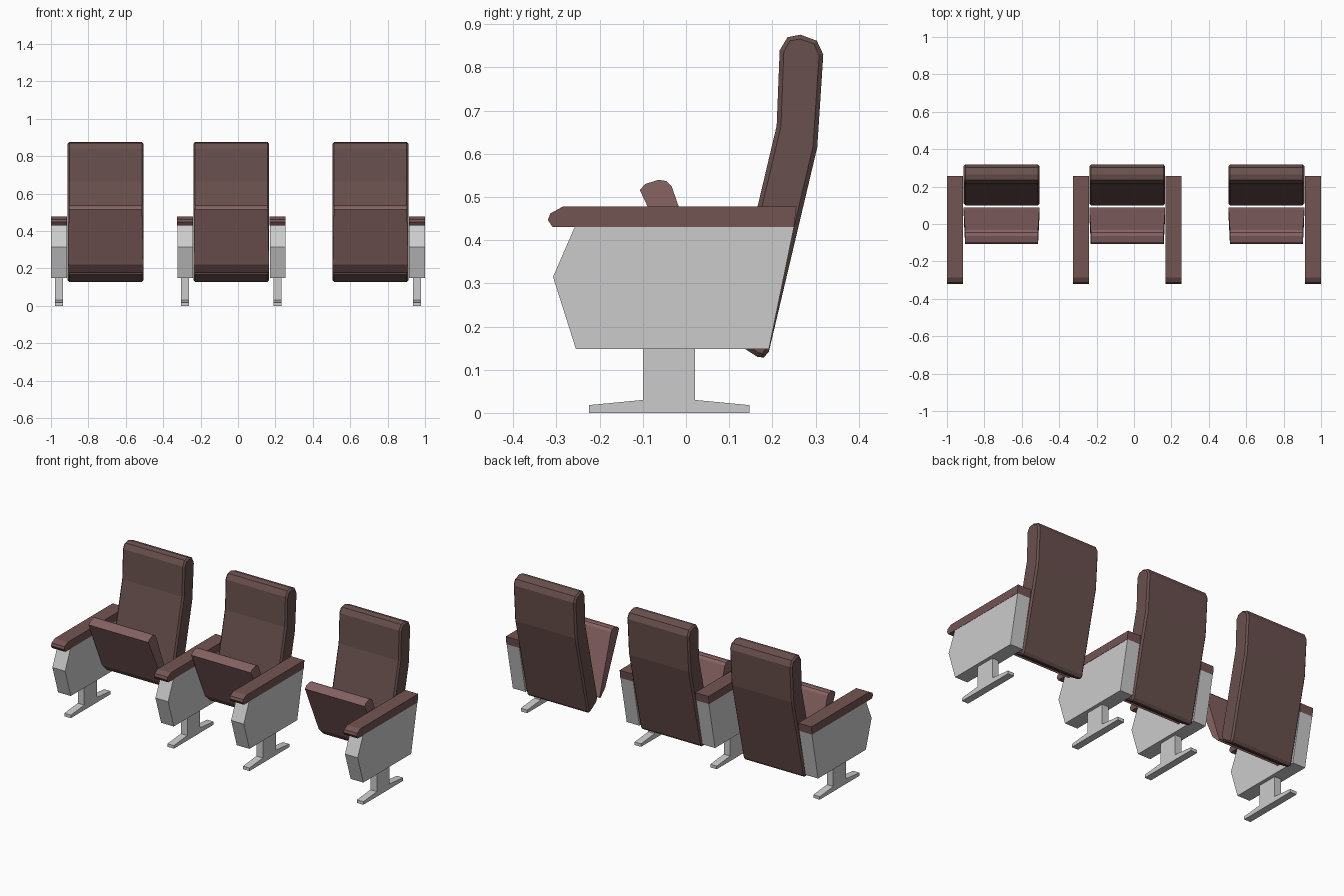
import bpy, bmesh

if "Cube" in bpy.data.objects:
    bpy.data.objects.remove(bpy.data.objects["Cube"])


def material(name, rgb):
    m = bpy.data.materials.new(name)
    m.diffuse_color = (*rgb, 1)
    m.use_nodes = True
    m.node_tree.nodes["Principled BSDF"].inputs["Base Color"].default_value = m.diffuse_color
    return m


def extrude_profile(name, pts, x0, x1, mat=None, inset=0.0, depth=0.0):
    """Extrude a (y, z) profile along x; optionally chamfer both side caps."""
    bm = bmesh.new()
    a, b = x0 + depth, x1 - depth
    left = [bm.verts.new((a, y, z)) for y, z in pts]
    right = [bm.verts.new((b, y, z)) for y, z in pts]
    caps = [bm.faces.new(left), bm.faces.new(right)]
    n = len(pts)
    for i in range(n):
        j = (i + 1) % n
        bm.faces.new((left[i], left[j], right[j], right[i]))
    bmesh.ops.recalc_face_normals(bm, faces=bm.faces[:])
    if inset:
        bmesh.ops.inset_individual(bm, faces=caps, thickness=inset, depth=depth)
    me = bpy.data.meshes.new(name)
    bm.to_mesh(me)
    bm.free()
    ob = bpy.data.objects.new(name, me)
    bpy.context.collection.objects.link(ob)
    if mat:
        me.materials.append(mat)
    return ob


back_mat = material("dark_fabric", (0.14, 0.08, 0.075))
seat_mat = material("seat_fabric", (0.24, 0.125, 0.125))
arm_mat = material("arm_brown", (0.17, 0.09, 0.085))

BACK = [(0.10, 0.20), (0.21, 0.665), (0.217, 0.84), (0.235, 0.870), (0.265, 0.876),
        (0.303, 0.862), (0.318, 0.83), (0.304, 0.615), (0.192, 0.142),
        (0.180, 0.128), (0.165, 0.130), (0.106, 0.168)]
SEAT = [(-0.107, 0.516), (-0.095, 0.530), (-0.063, 0.540), (-0.046, 0.537),
        (-0.033, 0.524), (0.075, 0.215), (0.088, 0.185), (0.078, 0.178),
        (0.032, 0.222), (0.020, 0.248)]
ARM = [(-0.320, 0.447), (-0.309, 0.430), (0.250, 0.430), (0.256, 0.478),
       (-0.285, 0.478), (-0.314, 0.462)]
PANEL = [(-0.258, 0.430), (-0.308, 0.315), (-0.255, 0.148), (0.192, 0.148), (0.250, 0.430)]
LEG = [(-0.225, 0), (0.147, 0), (0.147, 0.018), (0.021, 0.030), (0.021, 0.148),
       (-0.10, 0.148), (-0.10, 0.030), (-0.225, 0.018)]

# Three tip-up chairs: backrest and folded cushion
for i, cx in enumerate((-0.708, -0.036, 0.708), 1):
    extrude_profile(f"backrest_{i}", BACK, cx - 0.203, cx + 0.203, back_mat, 0.010, 0.009)
    seat = extrude_profile(f"seat_cushion_{i}", SEAT, cx - 0.203, cx + 0.203, seat_mat)
    for v in seat.data.vertices:  # narrows towards the front edge
        t = min(1, max(0, (v.co.z - 0.18) / 0.35))
        v.co.x = cx + (v.co.x - cx) * (1 - 0.04 * t)

# Four stands: armrest, side panel and T-shaped leg
for i, cx in enumerate((-0.957, -0.283, 0.212, 0.957), 1):
    extrude_profile(f"armrest_{i}", ARM, cx - 0.043, cx + 0.043, arm_mat)
    extrude_profile(f"side_panel_{i}", PANEL, cx - 0.0415, cx + 0.0415)
    extrude_profile(f"leg_{i}", LEG, cx - 0.021, cx + 0.021)
